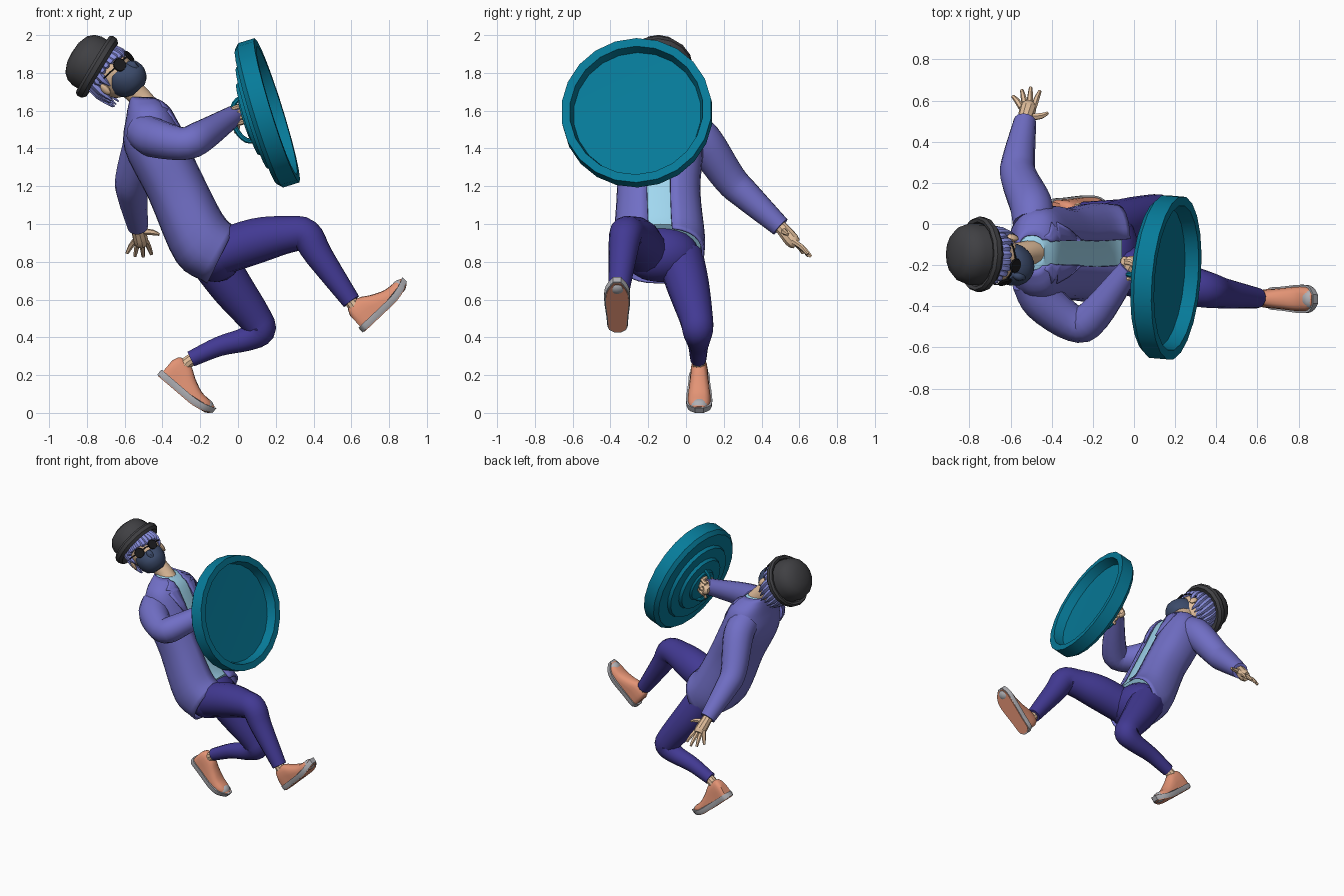
import bpy, bmesh, random
from math import sin, cos, pi, radians, asin
from mathutils import Vector as V, Matrix

if "Cube" in bpy.data.objects:
    bpy.data.objects.remove(bpy.data.objects["Cube"])

random.seed(4)
Y = V((0, 1, 0))
COL = dict(jacket=(112, 110, 196), pants=(68, 60, 146), teal=(15, 122, 152), shirt=(160, 215, 240),
           skin=(226, 190, 155), hair=(136, 142, 222), mask=(62, 76, 106), dark=(66, 66, 69),
           lens=(32, 32, 34), coral=(226, 146, 116), sole=(175, 175, 180))
MATS = {}
for k, c in COL.items():
    MATS[k] = bpy.data.materials.new(k)
    MATS[k].diffuse_color = [(v / 255) ** 2.2 for v in c] + [1]


def finish(name, bm, mat, solid=0):
    bmesh.ops.remove_doubles(bm, verts=bm.verts, dist=1e-5)
    bmesh.ops.recalc_face_normals(bm, faces=bm.faces)
    me = bpy.data.meshes.new(name)
    bm.to_mesh(me)
    bm.free()
    me.materials.append(MATS[mat])
    ob = bpy.data.objects.new(name, me)
    bpy.context.collection.objects.link(ob)
    bpy.ops.object.select_all(action='DESELECT')
    ob.select_set(True)
    bpy.context.view_layer.objects.active = ob
    bpy.ops.object.shade_smooth_by_angle(angle=radians(35))
    if solid:
        m = ob.modifiers.new('thickness', 'SOLIDIFY')
        m.thickness, m.offset = solid, 0
    return ob


def loft(name, rings, mat, closed=True, cap=True, solid=0):
    bm = bmesh.new()
    rows = [[bm.verts.new(p) for p in r] for r in rings]
    n = len(rows[0])
    for a, b in zip(rows, rows[1:]):
        for i in range(n if closed else n - 1):
            j = (i + 1) % n
            bm.faces.new((a[i], a[j], b[j], b[i]))
    if cap:
        bm.faces.new(rows[0])
        bm.faces.new(rows[-1])
    return finish(name, bm, mat, solid)


def spline(pts, k=4):
    P = [V(p) for p in pts]
    P = [P[0] * 2 - P[1]] + P + [P[-1] * 2 - P[-2]]
    out = []
    for i in range(1, len(P) - 2):
        a, b, c, d = P[i - 1:i + 3]
        for s in range(k):
            t = s / k
            out.append((b * 2 + (c - a) * t + (a * 2 - b * 5 + c * 4 - d) * t * t
                        + (b * 3 - a - c * 3 + d) * t ** 3) * 0.5)
    return out + [P[-2]]


def tube(name, pts, mat, seg=12, k=4):
    """Round limb through (x, y, z, radius) points."""
    S = spline(pts, k)
    C = [V(s[:3]) for s in S]
    n, rings = V((0.31, 0.2, 0.93)), []
    for i, c in enumerate(C):
        t = (C[min(i + 1, len(C) - 1)] - C[max(i - 1, 0)]).normalized()
        n = (n - t * n.dot(t)).normalized()
        b = t.cross(n)
        r = S[i][3]
        rings.append([c + (n * cos(2 * pi * j / seg) + b * sin(2 * pi * j / seg)) * r for j in range(seg)])
    return loft(name, rings, mat)


def ellipsoid(name, c, axes, mat, seg=20):
    bm = bmesh.new()
    M = Matrix(axes).transposed().to_4x4()
    M.translation = c
    bmesh.ops.create_uvsphere(bm, u_segments=seg, v_segments=seg // 2, radius=1, matrix=M)
    return finish(name, bm, mat)


def lathe(name, c, axis, prof, mat, seg=24):
    u = axis.cross(Y).normalized()
    w = axis.cross(u)
    R = [[c + axis * h + (u * cos(2 * pi * i / seg) + w * sin(2 * pi * i / seg)) * r for i in range(seg)]
         for r, h in prof]
    return loft(name, R, mat, cap=prof[0][0] > .001 and prof[-1][0] > .001)


# torso: back x,z / front x,z / centre y / half width
TORSO = spline([(-.16, .69, -.02, .98, -.135, .225), (-.32, .80, -.085, 1.05, -.14, .235),
                (-.465, 1.13, -.175, 1.225, -.145, .215), (-.595, 1.395, -.27, 1.42, -.14, .225),
                (-.585, 1.57, -.36, 1.60, -.14, .20), (-.565, 1.67, -.43, 1.665, -.14, .085)])


def torso(t, a, s=1):
    i = min(int(t), len(TORSO) - 2)
    bx, bz, fx, fz, cy, hw = TORSO[i].lerp(TORSO[i + 1], t - i)
    b, f = V((bx, cy, bz)), V((fx, cy, fz))
    p = lambda v: abs(v) ** .8 * (1 if v > 0 else -1)
    return (b + f) / 2 + ((f - b) / 2 * p(cos(a)) + Y * hw * p(sin(a))) * s


def edge_angle(t, o):
    return asin(min(.98, (o / TORSO[min(round(t), len(TORSO) - 1)][5]) ** 1.25))


N = len(TORSO)
loft('shirt', [[torso(i, 2 * pi * j / 24, .93) for j in range(24)] for i in range(2, N)], 'shirt')
rows = []
for i in range(N):
    a0 = edge_angle(i, .062)
    rows.append([torso(i, a0 + (2 * pi - 2 * a0) * j / 26) for j in range(27)])
loft('jacket', rows, 'jacket', closed=False, cap=False, solid=.012)
for sd in (1, -1):  # notched lapels
    R = []
    for t, o in ((12, .063), (14, .11), (16, .14), (16.4, .10), (17, .14), (18.5, .10), (19.5, .065)):
        a0, a1 = edge_angle(t, .055), edge_angle(t, o)
        R.append([torso(t, sd * (a0 + (a1 - a0) * q / 3), 1.06) for q in range(4)])
    loft('lapel', R, 'jacket', closed=False, cap=False, solid=.01)
ellipsoid('pelvis', V((-.12, -.135, .84)), (V((.13, 0, .06)), Y * .205, V((-.06, 0, .135))), 'pants')

# arms
tube('right_sleeve', [(-.50, -.27, 1.49, .10), (-.44, -.375, 1.455, .104), (-.29, -.485, 1.425, .088),
                      (-.2, -.45, 1.46, .086), (-.02, -.215, 1.575, .055)], 'jacket', 14)
tube('left_sleeve', [(-.49, 0, 1.51, .10), (-.50, .09, 1.44, .105), (-.56, .23, 1.24, .09),
                     (-.56, .32, 1.15, .08), (-.53, .5, .985, .055)], 'jacket', 14)
# left open hand
tube('left_palm', [(-.535, .47, 1.01, .033), (-.53, .51, .975, .036), (-.515, .56, .915, .04),
                   (-.515, .585, .895, .03)], 'skin', 10)
for x0, x1, y1, z1 in ((-.547, -.588, .62, .845), (-.528, -.545, .65, .83), (-.508, -.502, .662, .827),
                       (-.488, -.458, .645, .84)):
    tube('left_finger', [(x0, .565, .91, .015), ((x0 + x1) / 2, (.575 + y1) / 2, (.92 + z1) / 2, .014),
                         (x1, y1, z1, .009)], 'skin', 6, 2)
tube('left_thumb', [(-.5, .52, .96, .018), (-.45, .525, .955, .015), (-.418, .54, .945, .008)], 'skin', 6, 2)

# shield: lathed dish with stepped back
n = V((.95, -.08, .295)).normalized()
sc = V((.206, -.263, 1.602))
lathe('shield', sc, n, [(0, -.07), (.34, -.065), (.355, 0), (.4, 0), (.4, -.09), (.375, -.115), (.29, -.118),
                        (.28, -.14), (.205, -.145), (.195, -.165), (.12, -.168), (.11, -.18), (0, -.18)], 'teal', 22)
dn = n.cross(Y).normalized()
tube('shield_handle', [(*(sc + dn * (.12 * cos(q)) - n * (.165 + .075 * sin(q))), .014)
                       for q in [pi * i / 6 for i in range(7)]], 'teal', 8, 2)
# right fist around the handle
g = sc - n * .238 + Y * .025 + V((0, 0, .035))
tube('right_palm', [(-.05, -.24, 1.56, .033), (-.015, -.205, 1.58, .04), (*(g - n * .01 + Y * .03), .042),
                    (*(g + Y * .045), .025)], 'skin', 10)
for i in range(4):
    o = g + dn * (.045 - .028 * i)
    tube('right_finger', [(*(o + Y * .035 - n * .01), .015), (*(o + Y * .025 + n * .035), .015),
                          (*(o - Y * .03 + n * .035), .014), (*(o - Y * .05), .010)], 'skin', 6, 2)
tube('right_thumb', [(*(g + Y * .02 - n * .03), .017), (*(g - dn * .06), .015), (*(g - dn * .085 - n * .02), .009)],
     'skin', 6, 2)

# legs
tube('right_trouser', [(-.15, -.2, .83, .12), (.1, -.255, .912, .12), (.27, -.30, .945, .098), (.36, -.32, .94, .088),
                       (.43, -.335, .83, .075), (.6, -.36, .59, .05)], 'pants', 14)
tube('left_trouser', [(-.14, -.03, .82, .125), (-.03, .015, .66, .112), (.09, .055, .5, .09), (.115, .062, .435, .082),
                      (.04, .065, .39, .065), (-.1, .065, .352, .053), (-.25, .065, .285, .043)], 'pants', 14)
tube('right_ankle', [(.575, -.358, .625, .034), (.615, -.363, .565, .034), (.66, -.365, .52, .034)], 'skin', 10, 1)
tube('left_ankle', [(-.22, .065, .30, .034), (-.27, .067, .265, .034), (-.31, .07, .21, .034)], 'skin', 10, 1)


def shoe(side, heel, fwd):
    f = V(fwd).normalized()
    u = f.cross(Y)
    if u.z < 0:
        u = -u
    h0 = V(heel)
    # toe curls upward
    at = lambda t, w, h: h0 + f * t + Y * w + u * (h + 1.8 * max(0, t - .2) ** 2)
    prof = spline([(-.004, .035, .11), (.02, .046, .15), (.09, .05, .15), (.15, .056, .115), (.22, .061, .083),
                   (.28, .056, .066), (.325, .03, .04)], 3)
    loft(side + '_shoe', [[at(t, w * (abs(cos(a)) ** .7) * (1 if cos(a) > 0 else -1), .015 + (h - .015) * sin(a) ** .7)
                           for a in [pi * j / 10 for j in range(11)]] for t, w, h in prof], 'coral')
    out = [(-.016, .02)] + [(t, w + .008) for t, w, h in prof[1:-1]] + [(.338, .022)]
    out += [(t, -w) for t, w in reversed(out)]
    loft(side + '_sole', [[at(t, w * s, h) for t, w in out] for s, h in ((.92, 0), (1, .012), (1, .034))], 'sole')
    loft(side + '_outsole', [[at(.16 + (t - .16) * .95, w * .86, h) for t, w in out] for h in (-.004, .01)], 'coral')
    ellipsoid(side + '_toe_cap', at(.288, 0, .03), (f * .045, Y * .05, u * .036), 'sole', 14)


shoe('right', (.672, -.362, .437), (.73, -.01, .69))
shoe('left', (-.415, .07, .193), (.76, 0, -.65))

# head frame: forward, left, up
F = V((.56, -.645, .51)).normalized()
L = V((.48, .76, .44))
L = (L - F * L.dot(F)).normalized()
U = F.cross(L)
H = V((-.673, -.16, 1.80))
hp = lambda f, l, u: H + F * f + L * l + U * u
tube('neck', [(-.46, -.14, 1.58, .075), (-.51, -.14, 1.66, .06), (-.57, -.15, 1.72, .06), (-.64, -.16, 1.78, .06)],
     'skin', 14)
ellipsoid('head', H, (F * .125, L * .108, U * .145), 'skin')
# mask: squared loft narrowing to the chin, with a nose ridge
M = spline([(-.018, .06, .088, .076), (-.05, .055, .100, .103), (-.095, .055, .097, .112), (-.14, .06, .078, .085),
            (-.166, .065, .04, .045)], 3)
loft('face_mask', [[hp(fc + fr * cos(a), lr * sin(a), u) for a in [2 * pi * j / 20 for j in range(20)]]
                   for u, fc, lr, fr in M], 'mask')
ellipsoid('mask_nose', hp(.135, 0, -.055), (F * .036, L * .026, U * .04), 'mask', 12)
ellipsoid('hair_cap', hp(-.03, 0, .015), (F * .12, L * .115, U * .135), 'hair')
for s in (1, -1):
    ellipsoid('ear', hp(-.005, s * .118, -.045), (F * .024, L * .014, U * .036), 'skin', 10)
    lathe('lens', hp(.122, s * .05, 0), (F + L * s * .5).normalized(), [(.033, 0), (.036, .006), (.033, .012)],
          'lens', 16)
    tube('temple', [(*hp(.112, s * .08, .005), .004), (*hp(.06, s * .116, .005), .004), (*hp(-.01, s * .122, 0), .004)],
         'lens', 6, 2)
tube('glasses_bridge', [(*hp(.132, -.02, .006), .005), (*hp(.138, 0, .009), .005), (*hp(.132, .02, .006), .005)],
     'lens', 6, 2)
for i in range(24):  # hair strands all round, short over the forehead
    a = 2 * pi * i / 24
    front = cos(a) > .5
    side = -.1 < cos(a) <= .5
    end = (.03 if front else -.035 if side else -.13) + random.uniform(-.02, .02)
    d = lambda r, u: hp(-.01 + r * 1.02 * cos(a), r * .92 * sin(a), u)
    tube('hair_strand', [(*d(.10, .10), .02), (*d(.122, .055), .022), (*d(.127, (end + .045) / 2), .02),
                         (*d(.122 if front else .108, end), .004)], 'hair', 6, 2)

# bowler hat
lathe('hat', V((-.735, -.148, 1.825)), V((-.857, .03, .514)).normalized(),
      [(0, .01), (.13, .0), (.165, -.018), (.182, 0), (.184, .025), (.174, .04), (.158, .036), (.150, .022),
       (.150, .075), (.138, .112), (.112, .142), (.06, .162), (0, .167)], 'dark', 16)

for m in bpy.data.materials:
    if m.users and not m.is_grease_pencil:
        m.use_nodes = True
        m.node_tree.nodes["Principled BSDF"].inputs["Base Color"].default_value = m.diffuse_color
